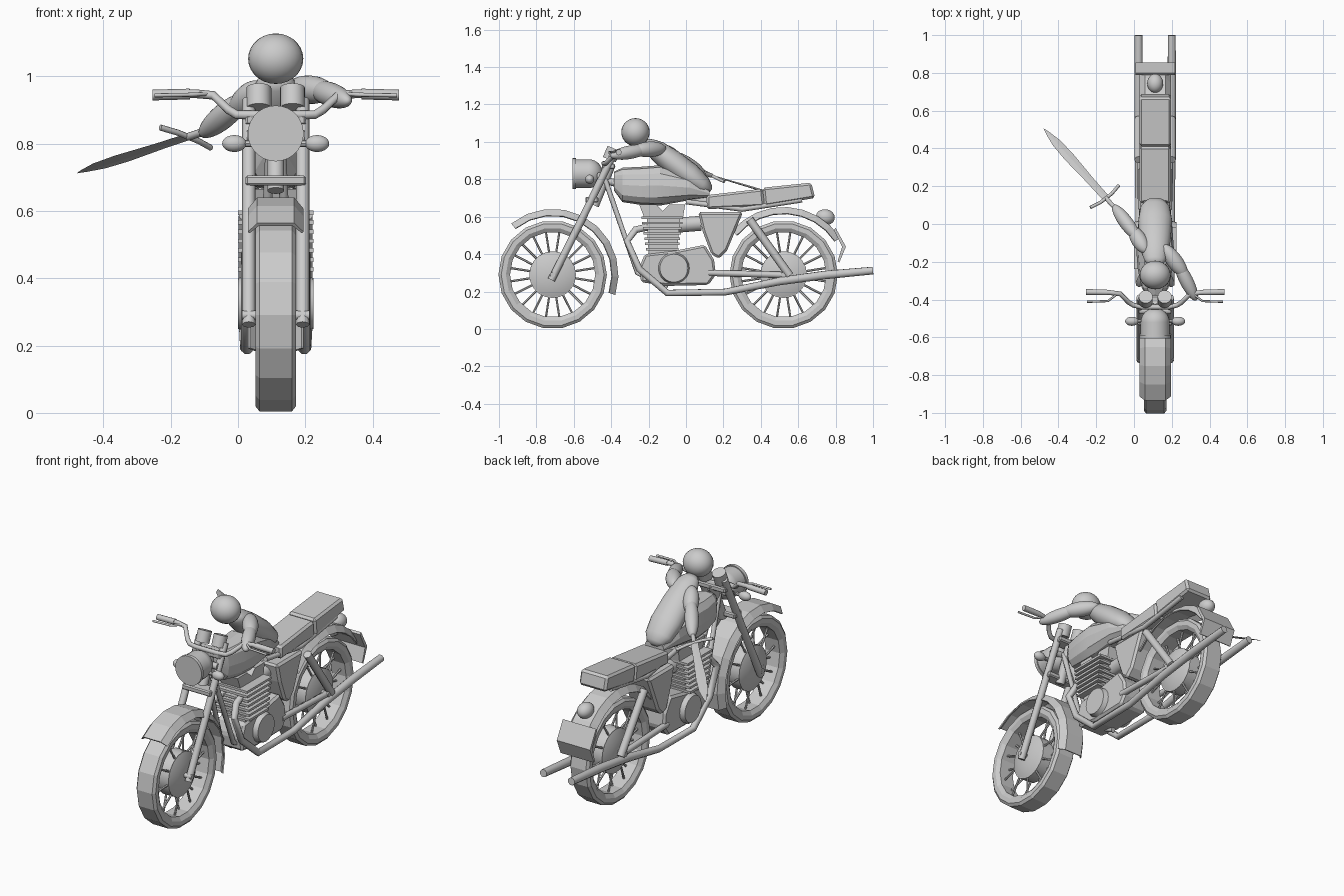
import bpy, bmesh, math
from mathutils import Vector, Matrix

if "Cube" in bpy.data.objects:
    bpy.data.objects.remove(bpy.data.objects["Cube"])

CX = 0.112   # the bike's centre plane; the blade pushes the bounds to -x
FRONT, REAR = (-0.713, 0.29), (0.522, 0.29)


def V(x, y, z):
    return Vector((x + CX, y, z))


def finish(bm, name, angle=0):
    bmesh.ops.recalc_face_normals(bm, faces=bm.faces)
    me = bpy.data.meshes.new(name)
    bm.to_mesh(me)
    bm.free()
    ob = bpy.data.objects.new(name, me)
    bpy.context.collection.objects.link(ob)
    if angle:
        bpy.ops.object.select_all(action='DESELECT')
        ob.select_set(True)
        bpy.context.view_layer.objects.active = ob
        bpy.ops.object.shade_smooth_by_angle(angle=math.radians(angle))
    return ob


def skin(name, rings, closed=False, cap=True, angle=0):
    """Bridge a list of equal point rings into a surface."""
    bm = bmesh.new()
    vs = [[bm.verts.new(p) for p in r] for r in rings]
    n = len(vs[0])
    for a, b in zip(vs, vs[1:] + (vs[:1] if closed else [])):
        for i in range(n):
            j = (i + 1) % n
            bm.faces.new((a[i], a[j], b[j], b[i]))
    if cap and not closed:
        bm.faces.new(vs[0])
        bm.faces.new(vs[-1])
    return finish(bm, name, angle)


def sweep(name, centre, profile, a0=0, a1=360, n=18):
    """Revolve an (x, radius) section about a wheel axle."""
    closed = a1 - a0 == 360
    rings = []
    for i in range(n if closed else n + 1):
        a = math.radians(a0 + (a1 - a0) * i / n)
        rings.append([V(x, centre[0] + r * math.cos(a), centre[1] + r * math.sin(a)) for x, r in profile])
    return skin(name, rings, closed)


def loft(name, sections, tilt=0, n=12, power=1.0, angle=0):
    """Oval sections (y, z, half width, half height) with normals tilted in the side plane."""
    rings = []
    for y, z, w, h in sections:
        ring = []
        for i in range(n):
            a = math.tau * i / n
            c, s = math.cos(a), math.sin(a)
            px = math.copysign(abs(c) ** power, c) * w
            pz = math.copysign(abs(s) ** power, s) * h
            ring.append(V(px, y + pz * math.sin(tilt), z + pz * math.cos(tilt)))
        rings.append(ring)
    return skin(name, rings, angle=angle)


def tube(name, pts, r, radii=None):
    cu = bpy.data.curves.new(name, 'CURVE')
    cu.dimensions = '3D'
    cu.bevel_depth, cu.bevel_resolution, cu.use_fill_caps = r, 2, True
    sp = cu.splines.new('POLY')
    sp.points.add(len(pts) - 1)
    for i, p in enumerate(pts):
        sp.points[i].co = (*V(*p), 1)
        sp.points[i].radius = radii[i] if radii else 1
    ob = bpy.data.objects.new(name, cu)
    bpy.context.collection.objects.link(ob)
    bpy.ops.object.select_all(action='DESELECT')
    ob.select_set(True)
    bpy.context.view_layer.objects.active = ob
    bpy.ops.object.convert(target='MESH')
    bpy.ops.object.shade_smooth_by_angle(angle=math.radians(50))


def slab(name, outline, w, bevel=0.0):
    """Extrude a (y, z) side outline to half width w."""
    ob = skin(name, [[V(s * w, y, z) for y, z in outline] for s in (-1, 1)])
    if bevel:
        m = ob.modifiers.new('bevel', 'BEVEL')
        m.width, m.segments = bevel, 1


def ball(name, c, scale, d=(0, 0, 1)):
    """Ellipsoid whose local z runs along d."""
    bm = bmesh.new()
    rot = Vector(d).to_track_quat('Z', 'Y').to_matrix().to_4x4()
    bmesh.ops.create_uvsphere(bm, u_segments=24, v_segments=14, radius=1,
                              matrix=Matrix.Translation(V(*c)) @ rot @ Matrix.Diagonal((*scale, 1)))
    finish(bm, name, 60)


def limb(name, a, b, r):
    a, b = Vector(a), Vector(b)
    ball(name, (a + b) / 2, (r, r, (b - a).length / 2), b - a)


def can(name, a, b, r1, r2=None, n=20):
    a, b = V(*a), V(*b)
    bm = bmesh.new()
    rot = (b - a).to_track_quat('Z', 'Y').to_matrix().to_4x4()
    bmesh.ops.create_cone(bm, cap_ends=True, segments=n, radius1=r1, radius2=r1 if r2 is None else r2,
                          depth=(b - a).length, matrix=Matrix.Translation((a + b) / 2) @ rot)
    finish(bm, name, 40)


# Wheels: tyre, drum, spokes
for label, c in (('front', FRONT), ('rear', REAR)):
    sweep(label + '_tyre', c, [(-.048, .29), (.048, .29), (.06, .275), (.06, .25), (.045, .228),
                               (-.045, .228), (-.06, .25), (-.06, .275)])
    for s in (-1, 1):
        can(label + '_drum', (0, *c), (s * .035, *c), .125)
        can(label + '_drum_dome', (s * .035, *c), (s * .055, *c), .12, .07)
    for i in range(20):
        a, s = math.tau * (i + .5) / 20, (-1) ** i
        ca, sa = math.cos(a), math.sin(a)
        can(label + '_spoke', (s * .03, c[0] + .1 * ca, c[1] + .1 * sa),
            (s * .012, c[0] + .235 * ca, c[1] + .235 * sa), .006, n=6)
    can(label + '_axle', (-.1, *c), (.1, *c), .014, n=10)

# Mudguards
guard = [(-.083, .318), (-.055, .352), (.055, .352), (.083, .318), (.077, .314), (.05, .342), (-.05, .342), (-.077, .314)]
sweep('front_mudguard', FRONT, guard, -18, 129, 9)
sweep('rear_mudguard', REAR, [(x, r + .01) for x, r in guard], 33, 140, 8)
slab('rear_plate', [(.79, .53), (.8, .54), (.855, .44), (.82, .355), (.81, .36), (.835, .44)], .105)
limb('tail_light', (0, .695, .605), (0, .795, .59), .042)

# Paired parts
for s in (-1, 1):
    tube('fork_leg', [(s * .08, -.72, .262), (s * .08, -.55, .6), (s * .08, -.39, .93)], .02)
    tube('rear_shock', [(s * .088, .34, .585), (s * .088, .555, .285)], .022)
    tube('swing_arm', [(s * .075, .12, .3), (s * .08, .53, .288)], .017)
    tube('exhaust', [(s * .05, -.18, .55), (s * .065, -.27, .53), (s * .085, -.315, .47), (s * .085, -.25, .32),
                     (s * .085, -.1, .192), (s * .088, .21, .197), (s * .088, .5, .255),
                     (s * .088, .74, .288), (s * .088, 1.0, .312)], .024, [.8, .8, .8, .8, .8, .8, .95, 1, .9])
    tube('frame_down_tube', [(s * .015, -.44, .82), (s * .04, -.26, .3), (s * .05, -.1, .22)], .014)
    tube('seat_rail', [(s * .06, 0, .68), (s * .07, .3, .64), (s * .07, .62, .69)], .014)
    can('indicator_stem', (s * .05, -.515, .8), (s * .11, -.515, .8), .01, n=8)
    ball('indicator', (s * .123, -.515, .8), (.036, .024, .025))
    can('gauge', (s * .05, -.41, .905), (s * .05, -.385, .965), .037)
    can('engine_round_cover', (s * .08, -.065, .325), (s * .112, -.065, .325), .085, .075)
    # Handlebar half, grip and lever
    tube('handlebar', [(0, -.44, .885), (s * .07, -.44, .885), (s * .115, -.43, .885), (s * .14, -.415, .9),
                       (s * .185, -.37, .943), (s * .24, -.363, .948), (s * .355, -.36, .945)], .013)
    can('grip', (s * .255, -.362, .947), (s * .366, -.36, .944), .016, n=10)
    tube('lever', [(s * .2, -.37, .948), (s * .25, -.408, .945), (s * .36, -.412, .943)], .006)

# Steering head and headlight
for z in (.69, .87):
    y = -.72 + (z - .262) * .494
    slab('fork_clamp', [(y - .03, z - .015), (y + .04, z - .015), (y + .04, z + .015), (y - .03, z + .015)], .09, .006)
can('steering_stem', (0, -.49, .66), (0, -.4, .88), .025)
can('headlight', (0, -.592, .83), (0, -.52, .83), .077, n=28)
can('headlight_rim', (0, -.607, .83), (0, -.588, .83), .083, n=28)
ball('headlight_shell', (0, -.52, .83), (.077, .075, .077))
can('headlight_bracket', (-.085, -.46, .82), (.085, -.46, .82), .018, n=10)

# Tank and seat
loft('fuel_tank', [(-.385, .79, .04, .05), (-.34, .77, .07, .092), (-.24, .765, .092, .102), (-.14, .767, .1, .108),
                   (.02, .755, .088, .066), (.125, .725, .06, .02)], power=.75, angle=15)
slab('front_seat', [(.11, .715), (.41, .75), (.42, .655), (.11, .64)], .083, .012)
slab('rear_seat', [(.41, .755), (.67, .782), (.69, .70), (.42, .655)], .085, .012)

# Engine: crankcase, finned barrel, head, carburettor
slab('crankcase', [(-.24, .25), (-.1, .23), (.12, .235), (.16, .29), (.15, .37), (.1, .45), (-.05, .42),
                   (-.22, .4), (-.25, .33)], .085, .012)
slab('cylinder_barrel', [(-.2, .4), (-.05, .4), (-.03, .6), (-.21, .6)], .075)
for i in range(7):
    z, g = .42 + i * .028, .004 * i
    slab('cooling_fin', [(-.215 - g, z), (-.04 + g, z), (-.04 + g, z + .013), (-.215 - g, z + .013)], .112)
slab('cylinder_head', [(-.225, .6), (-.015, .6), (-.005, .665), (-.09, .665), (-.125, .63), (-.16, .665), (-.25, .665)], .06)
can('carburettor', (0, -.04, .555), (0, .08, .565), .04)
slab('side_cover', [(.065, .625), (.305, .625), (.22, .42), (.175, .375), (.135, .4), (.09, .52)], .09, .012)
tube('frame_spine', [(0, -.42, .79), (0, -.1, .72), (0, .3, .65)], .02)

# Rider: head, torso, arms
ball('rider_head', (0, -.27, 1.052), (.082, .076, .075))
tors = [(0, .035, .02), (.06, .055, .036), (.18, .072, .055), (.4, .083, .066), (.68, .09, .067), (.88, .078, .052), (.97, .05, .032), (1, .02, .014)]
loft('rider_torso', [(-.215 + .345 * t, 1.0 - .265 * t, w, h) for t, w, h in tors], math.radians(36), 20, 1, 60)
limb('right_upper_arm', (.04, -.11, .965), (.165, -.28, .955), .042)
limb('right_forearm', (.11, -.19, .965), (.218, -.405, .925), .036)
limb('left_upper_arm', (-.045, -.15, .975), (-.125, -.02, .885), .042)
limb('left_forearm', (-.085, -.085, .94), (-.222, .1, .825), .037)

# Sword held out in the left hand
tip, mid = Vector((-.59, .505, .712)), Vector((-.26, .137, .82))
d = (tip - mid).normalized()
side = Vector((.155, .115, -.06))
side = (side - d * side.dot(d)).normalized()
up = d.cross(side)
length = (tip - mid).length
rings = []
for t, w in ((0, .02), (.25, .021), (.6, .028), (.8, .024), (.93, .011), (1, .001)):
    p = mid + d * length * t
    rings.append([V(*(p + side * a * w + up * b * w * .2)) for a, b in ((1, 0), (0, 1), (-1, 0), (0, -1))])
skin('sword_blade', rings)
can('sword_grip', mid - d * .1, mid, .012, n=10)
tube('sword_guard', [mid - side * .1 + d * .012, mid - side * .04, mid + side * .04, mid + side * .1 + d * .012], .009)
